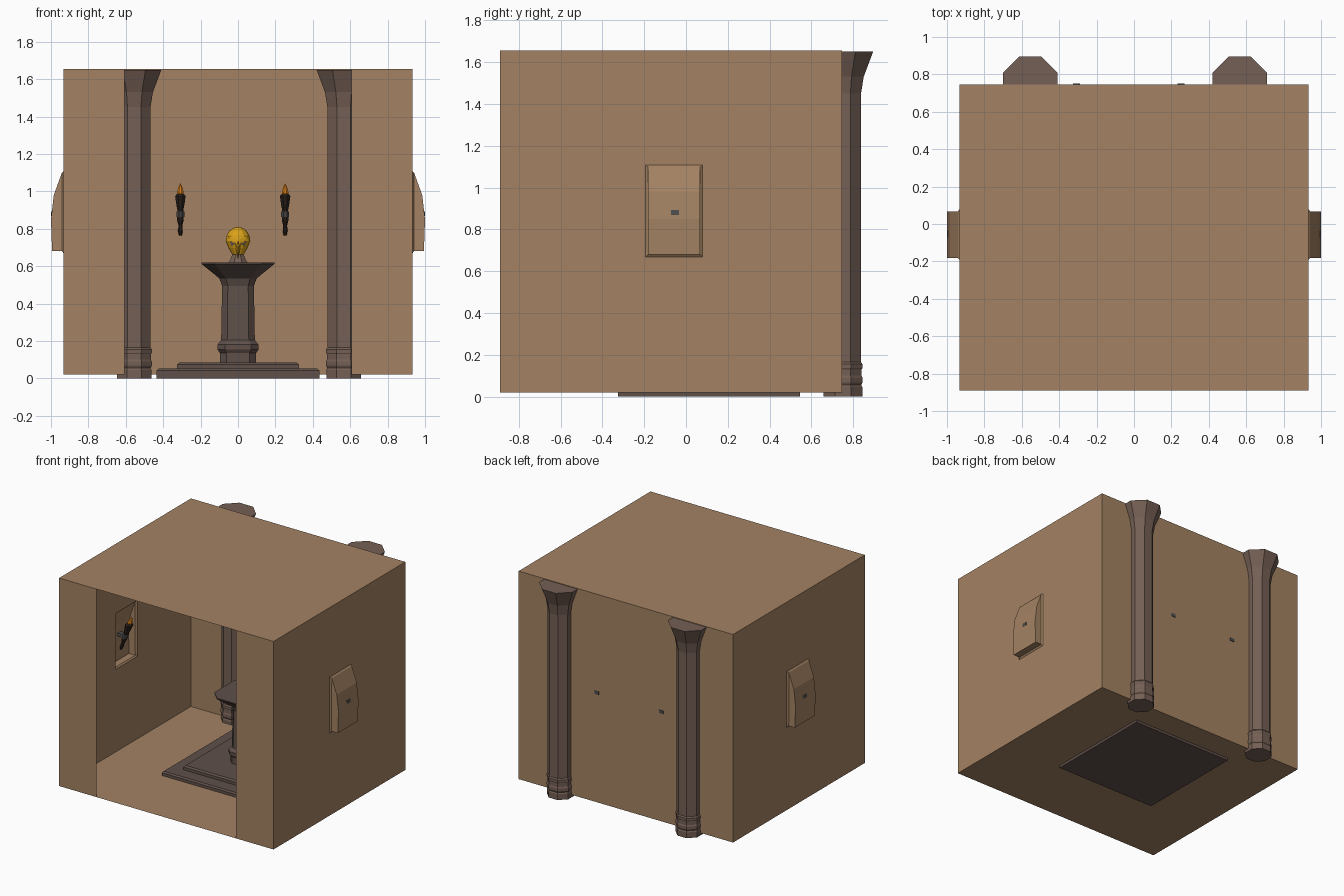
import bpy, bmesh
from math import pi, cos, sin
from mathutils import Matrix, Vector

if "Cube" in bpy.data.objects:
    bpy.data.objects.remove(bpy.data.objects["Cube"])

def mat(name, r, g, b):
    m = bpy.data.materials.new(name)
    m.diffuse_color = (r, g, b, 1)
    m.use_nodes = True
    m.node_tree.nodes["Principled BSDF"].inputs["Base Color"].default_value = m.diffuse_color
    return m

TAN = mat("sandstone", .37, .225, .125)
STONE = mat("column_stone", .175, .115, .09)
DARK = mat("pedestal_stone", .115, .08, .068)
WOOD = mat("charred_wood", .03, .02, .015)
IRON = mat("iron", .08, .08, .08)
FLAME = mat("flame", .85, .25, .01)
GOLD = mat("gold", .7, .36, .01)

def mesh(name, verts, faces, m, recalc=True):
    me = bpy.data.meshes.new(name)
    me.from_pydata(verts, [], faces)
    if recalc:
        bm = bmesh.new()
        bm.from_mesh(me)
        bmesh.ops.recalc_face_normals(bm, faces=bm.faces)
        bm.to_mesh(me)
        bm.free()
    me.materials.append(m)
    ob = bpy.data.objects.new(name, me)
    bpy.context.collection.objects.link(ob)
    return ob

def tower(name, profile, m, cx=0, cy=0, k=.414, lean=0, z0=0):
    """Stack of chamfered squares: profile = (half width, z); k=1 gives plain squares."""
    verts, faces = [], []
    for r, z in profile:
        c = r * k
        ring = [(r, -c), (r, c), (c, r), (-c, r), (-r, c), (-r, -c), (-c, -r), (c, -r)]
        if k == 1:
            ring = [(r, -r), (r, r), (-r, r), (-r, -r)]
        verts += [(cx + x, cy + y - lean * (z - z0), z) for x, y in ring]
    n = 4 if k == 1 else 8
    for i in range(len(profile) - 1):
        for j in range(n):
            a, b = i * n + j, i * n + (j + 1) % n
            faces.append((a, b, b + n, a + n))
    faces += [tuple(range(n))[::-1], tuple(range(len(verts) - n, len(verts)))]
    return mesh(name, verts, faces, m)

def box(name, lo, hi, m):
    v = [(x, y, z) for x in (lo[0], hi[0]) for y in (lo[1], hi[1]) for z in (lo[2], hi[2])]
    f = [(0, 1, 3, 2), (4, 6, 7, 5), (0, 4, 5, 1), (2, 3, 7, 6), (0, 2, 6, 4), (1, 5, 7, 3)]
    return mesh(name, v, f, m)

# Room shell: thin surfaces, front open between two panels
X, Y0, Y1, Z0, Z1, OPEN = .932, -.89, .747, .02, 1.655, .607
def quad(name, *p):
    return mesh(name, p, [(0, 1, 2, 3)], TAN, False)
quad("floor", (-X, Y0, Z0), (-X, Y1, Z0), (X, Y1, Z0), (X, Y0, Z0))
quad("ceiling", (-X, Y0, Z1), (X, Y0, Z1), (X, Y1, Z1), (-X, Y1, Z1))
quad("back_wall", (X, Y1, Z0), (-X, Y1, Z0), (-X, Y1, Z1), (X, Y1, Z1))
quad("front_panel_left", (-X, Y0, Z0), (-OPEN, Y0, Z0), (-OPEN, Y0, Z1), (-X, Y0, Z1))
quad("front_panel_right", (OPEN, Y0, Z0), (X, Y0, Z0), (X, Y0, Z1), (OPEN, Y0, Z1))

# Side walls with a rimmed niche that bulges outward
NA, NB, NL, NH = -.193, .08, .668, 1.108
for s, side in ((1, "right"), (-1, "left")):
    outer = [(Y0, Z0), (Y1, Z0), (Y1, Z1), (Y0, Z1)]
    hole = [(NA, NL), (NB, NL), (NB, NH), (NA, NH)]
    v = [(s * X, y, z) for y, z in outer + hole]
    f = [(i, (i + 1) % 4, 4 + (i + 1) % 4, 4 + i) for i in range(4)]
    mesh("side_wall_" + side, v, [q[::s] for q in f], TAN, False)
    a, b = NA + .012, NB - .012
    prof = [(.941, .68), (.994, .68), (1.0, .85), (.985, .98), (.942, 1.098)]
    v = [(s * X, y, z) for y, z in hole]
    v += [(s * x, y, z) for y in (a, b) for x, z in prof]
    f = [(4 + i, 9 + i, 10 + i, 5 + i) for i in range(4)]
    f += [(0, 1, 9, 4), (2, 3, 8, 13), (3, 0, 4, 8), (1, 2, 13, 9),
          (4, 5, 6, 7, 8), (13, 12, 11, 10, 9)]
    f = [q[::s] for q in f]
    mesh("niche_" + side, v, f, TAN, False)

# Octagonal columns set into the back wall
col = [(.093, 0), (.093, .045), (.088, .055), (.094, .068), (.094, .09), (.09, .1),
       (.09, .13), (.094, .137), (.094, .155), (.087, .165), (.087, 1.45),
       (.1, 1.53), (.145, 1.65)]
for cx, side in ((-.555, "left"), (.565, "right")):
    tower("column_" + side, col, STONE, cx, .75)

# Stepped platform and pedestal
CY = .11
tower("platform_lower", [(.435, 0), (.435, .042), (.425, .053)], DARK, 0, CY, 1)
tower("platform_upper", [(.325, .05), (.325, .075), (.313, .086)], DARK, 0, CY, 1)
tower("pedestal", [(.097, .08), (.097, .135), (.11, .155), (.11, .18), (.09, .205),
                   (.085, .495), (.1, .535), (.195, .612), (.195, .62)], DARK, 0, CY, .64)
tower("idol_stand", [(.05, .62), (.042, .635), (.016, .69)], STONE, 0, CY)

# Golden idol head: faceted egg with pointed chin, sunken eyes, brows and beak
bm = bmesh.new()
bmesh.ops.create_uvsphere(bm, u_segments=12, v_segments=8, radius=1)
for v in bm.verts:
    t = 1 + .45 * min(v.co.z, 0)
    v.co = Vector((v.co.x * .066 * t, v.co.y * .066 * t, v.co.z * (.075 if v.co.z > 0 else .1)))
me = bpy.data.meshes.new("idol_head")
bm.to_mesh(me)
bm.free()
me.materials.append(GOLD)
head = bpy.data.objects.new("idol_head", me)
head.location = (0, CY, .735)
bpy.context.collection.objects.link(head)
for s, side in ((1, "right"), (-1, "left")):
    mesh("idol_brow_" + side,
         [(s * .004, .035, .715), (s * .004, .04, .74), (s * .052, .062, .765),
          (s * .05, .062, .75), (s * .006, .07, .73), (s * .045, .085, .758)],
         [(0, 1, 2, 3), (1, 4, 5, 2), (4, 0, 3, 5), (0, 4, 1), (3, 2, 5)], GOLD)
    mesh("idol_eye_" + side,
         [(s * .012, .047, .718), (s * .044, .062, .735), (s * .036, .062, .71)],
         [(0, 1, 2)], DARK, False)
mesh("idol_beak", [(-.016, .06, .722), (.016, .06, .722), (0, .036, .7),
                   (0, .07, .638), (0, .06, .745)],
     [(0, 2, 4), (4, 2, 1), (0, 3, 2), (2, 3, 1), (0, 4, 1, 3)], GOLD)

# Leaning torches: two on the back wall, one in each niche
def torch(tag, loc, rot):
    off, lean, zc = -.055, .34, .88
    parts = [
        tower("torch_handle_" + tag, [(.008, .765), (.012, .785), (.011, .82), (.018, .845),
              (.016, .9), (.021, .925), (.028, .975), (.02, .985)], WOOD, 0, off, .414, lean, zc),
        tower("torch_ring_" + tag, [(.021, .862), (.021, .892)], IRON, 0, off, .414, lean, zc),
        tower("torch_flame_" + tag, [(.014, .975), (.018, .995), (.011, 1.02), (.001, 1.043)],
              FLAME, 0, off, .414, lean, zc),
        box("torch_bracket_" + tag, (-.019, off, .868), (.019, .004, .893), IRON)]
    for p in parts:
        p.location = loc
        p.rotation_euler = (0, 0, rot)

torch("back_left", (-.308, Y1, 0), 0)
torch("back_right", (.252, Y1, 0), 0)
torch("niche_left", (-.996, -.053, 0), pi / 2)
torch("niche_right", (.996, -.053, 0), -pi / 2)
